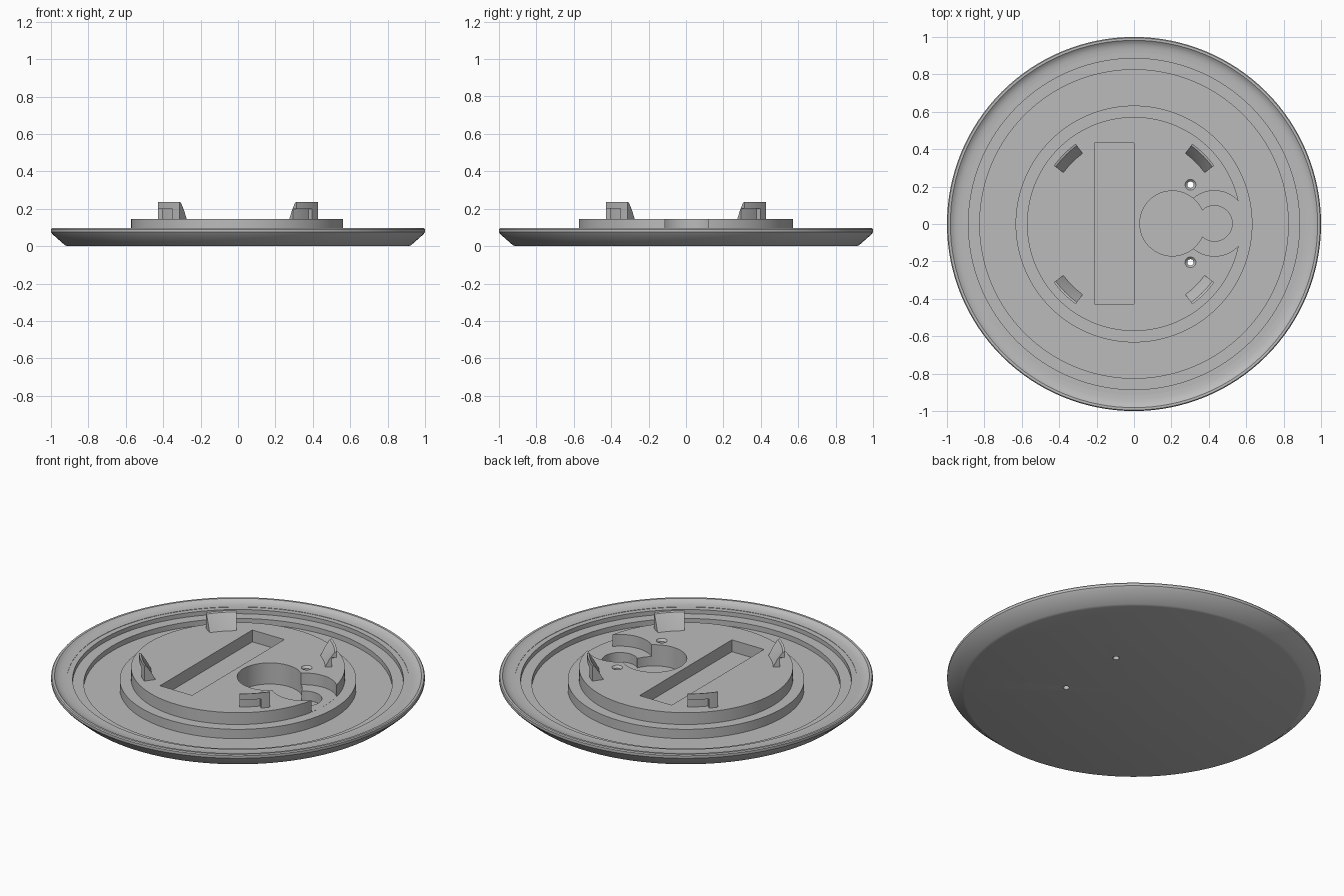
import bpy, bmesh, math

if "Cube" in bpy.data.objects:
    bpy.data.objects.remove(bpy.data.objects["Cube"], do_unlink=True)

grey = bpy.data.materials.new("light_grey_plastic")
grey.use_nodes = True
tone = (0.5, 0.5, 0.5, 1)
grey.diffuse_color = tone
grey.node_tree.nodes["Principled BSDF"].inputs["Base Color"].default_value = tone


def finish(name, bm):
    bmesh.ops.remove_doubles(bm, verts=bm.verts, dist=1e-5)
    bmesh.ops.recalc_face_normals(bm, faces=bm.faces)
    mesh = bpy.data.meshes.new(name)
    bm.to_mesh(mesh)
    bm.free()
    mesh.materials.append(grey)
    obj = bpy.data.objects.new(name, mesh)
    bpy.context.collection.objects.link(obj)
    return obj


def sweep(bm, profile, start, end, steps, closed=False):
    """Turn an (r, z) profile around z; closed profiles get end caps."""
    rings = []
    for i in range(steps + 1):
        a = math.radians(start + (end - start) * i / steps)
        rings.append([bm.verts.new((r * math.cos(a), r * math.sin(a), z)) for r, z in profile])
    n = len(profile)
    for a, b in zip(rings, rings[1:]):
        for j in range(n if closed else n - 1):
            k = (j + 1) % n
            bm.faces.new((a[j], b[j], b[k], a[k]))
    if closed:
        bm.faces.new(rings[0])
        bm.faces.new(rings[-1])


def cylinder(x, y, bottom, top, r_bottom, r_top, segments=64):
    bm = bmesh.new()
    bmesh.ops.create_cone(bm, cap_ends=True, segments=segments, radius1=r_bottom,
                          radius2=r_top, depth=top - bottom)
    bmesh.ops.translate(bm, verts=bm.verts, vec=(x, y, (top + bottom) / 2))
    return finish("cutter", bm)


def box(x0, x1, y0, y1, z0, z1):
    bm = bmesh.new()
    bmesh.ops.create_cube(bm, size=1)
    bmesh.ops.scale(bm, verts=bm.verts, vec=(x1 - x0, y1 - y0, z1 - z0))
    bmesh.ops.translate(bm, verts=bm.verts, vec=((x0 + x1) / 2, (y0 + y1) / 2, (z0 + z1) / 2))
    return finish("cutter", bm)


def smooth(obj):
    bpy.ops.object.select_all(action="DESELECT")
    obj.select_set(True)
    bpy.context.view_layer.objects.active = obj
    bpy.ops.object.shade_smooth_by_angle(angle=math.radians(30))


# Base plate: sloped underside, rounded lip, stepped tray and raised centre
TOP, LEDGE, FLOOR = 0.145, 0.075, 0.02
plate_profile = [
    (0, 0), (0.91, 0), (0.925, 0.005), (0.99, 0.062), (1, 0.075), (1, 0.09), (0.995, 0.096),
    (0.982, 0.096), (0.972, 0.088), (0.955, 0.081), (0.935, 0.078), (0.915, 0.077),
    (0.915, LEDGE), (0.885, LEDGE), (0.885, 0.05), (0.825, 0.05), (0.825, FLOOR),
    (0.633, FLOOR), (0.633, LEDGE), (0.572, LEDGE), (0.572, TOP), (0, TOP)]
bm = bmesh.new()
sweep(bm, plate_profile, 0, 360, 128)
plate = finish("base_plate", bm)

# Pockets and screw holes
cutters = [
    box(-0.21, 0, -0.428, 0.433, LEDGE, 0.2),
    cylinder(0.43, 0.003, LEDGE + 0.0007, 0.2, 0.175, 0.175),
    cylinder(0.205, 0.003, FLOOR, 0.21, 0.174, 0.174),
    cylinder(0.43, 0.003, FLOOR, 0.19, 0.095, 0.095)]
for y in (0.21, -0.205):
    cutters.append(cylinder(0.302, y, -0.05, 0.2, 0.017, 0.017, 24))
    cutters.append(cylinder(0.302, y, 0.133, 0.149, 0.017, 0.033, 24))
for cutter in cutters:
    cutter.hide_render = True
    mod = plate.modifiers.new("cut", "BOOLEAN")
    mod.operation = "DIFFERENCE"
    mod.solver = "EXACT"
    mod.object = cutter
    bpy.context.view_layer.objects.active = plate
    bpy.ops.object.modifier_apply(modifier=mod.name)
    bpy.data.objects.remove(cutter, do_unlink=True)
smooth(plate)

# Four locking hooks: an overhanging lip with a stop at one end
ramp = [(0.53, 0.236), (0.518, 0.232), (0.49, 0.19), (0.465, TOP - 0.003)]
hook = ramp + [(0.502, TOP - 0.003), (0.502, 0.2), (0.53, 0.2)]
stop = ramp + [(0.53, TOP - 0.003)]
for i, name in enumerate(("back_left", "back_right", "front_right", "front_left")):
    a = 45 + 90 * i
    bm = bmesh.new()
    sweep(bm, hook, a - 9, a + 3.5, 6, True)
    sweep(bm, stop, a + 3.5, a + 9, 3, True)
    smooth(finish("locking_hook_" + name, bm))
